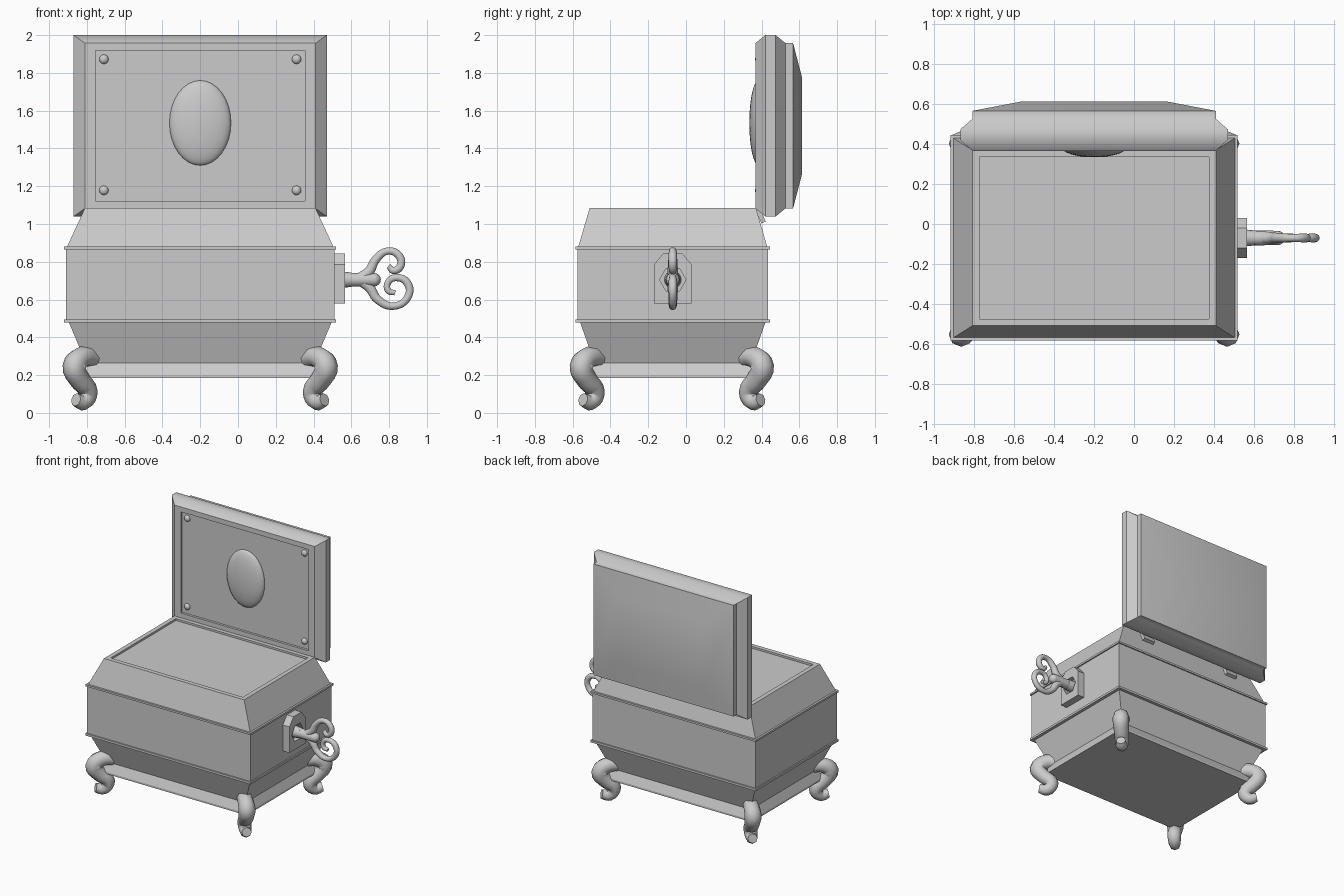
import bpy, bmesh, math
from mathutils import Vector

if "Cube" in bpy.data.objects:
    bpy.data.objects.remove(bpy.data.objects["Cube"])

CX, CY = -0.2, -0.07      # chest centre
LZ = 1.52                 # open lid centre height


def finish(name, bm, smooth=None):
    bmesh.ops.recalc_face_normals(bm, faces=bm.faces)
    me = bpy.data.meshes.new(name)
    bm.to_mesh(me)
    bm.free()
    ob = bpy.data.objects.new(name, me)
    bpy.context.collection.objects.link(ob)
    if smooth:
        bpy.ops.object.select_all(action='DESELECT')
        ob.select_set(True)
        bpy.context.view_layer.objects.active = ob
        bpy.ops.object.shade_smooth_by_angle(angle=math.radians(smooth))
    return ob


def loft(name, rings, place, smooth=None):
    """Join rectangles (half a, half b, level) into a closed solid."""
    bm = bmesh.new()
    loops = [[bm.verts.new(place(sa * a, sb * b, l))
              for sa, sb in ((-1, -1), (1, -1), (1, 1), (-1, 1))] for a, b, l in rings]
    for p, q in zip(loops, loops[1:]):
        for i in range(4):
            j = (i + 1) % 4
            bm.faces.new((p[i], p[j], q[j], q[i]))
    bm.faces.new(loops[0])
    bm.faces.new(loops[-1])
    return finish(name, bm, smooth)


def tube(name, pts, sides=2, res=4):
    """Smooth tapered tube through (position, radius) points."""
    cu = bpy.data.curves.new(name, 'CURVE')
    cu.dimensions = '3D'
    cu.bevel_depth = 1.0
    cu.bevel_resolution = sides
    cu.resolution_u = res
    cu.use_fill_caps = True
    sp = cu.splines.new('BEZIER')
    sp.bezier_points.add(len(pts) - 1)
    for bp, (co, r) in zip(sp.bezier_points, pts):
        bp.co = co
        bp.radius = r
        bp.handle_left_type = bp.handle_right_type = 'AUTO'
    ob = bpy.data.objects.new(name, cu)
    bpy.context.collection.objects.link(ob)
    return ob


def ball(name, loc, size, seg=24):
    bm = bmesh.new()
    bmesh.ops.create_uvsphere(bm, u_segments=seg, v_segments=seg // 2, radius=1)
    for v in bm.verts:
        v.co = Vector(loc) + Vector([c * s for c, s in zip(v.co, size)])
    return finish(name, bm, 60)


def rod(name, x0, x1, r0, r1, y, z, sides, smooth=None):
    bm = bmesh.new()
    bmesh.ops.create_cone(bm, cap_ends=True, segments=sides, radius1=r0, radius2=r1, depth=x1 - x0)
    for v in bm.verts:
        v.co = ((x0 + x1) / 2 + v.co.z, y + v.co.y, z + v.co.x)
    return finish(name, bm, smooth)


# chest body: base lip, flared bottom, two bands, tapered top with shallow recess
loft("chest_body", [
    (0.635, 0.445, 0.185), (0.635, 0.445, 0.20), (0.605, 0.415, 0.265),
    (0.695, 0.49, 0.478), (0.72, 0.515, 0.478), (0.72, 0.515, 0.495),
    (0.71, 0.505, 0.495), (0.71, 0.505, 0.865), (0.72, 0.515, 0.865),
    (0.72, 0.515, 0.88), (0.705, 0.50, 0.88), (0.61, 0.44, 1.085),
    (0.575, 0.405, 1.085), (0.575, 0.405, 1.07)],
    lambda a, b, l: (CX + a, CY + b, l))

# open lid: recessed inner panel, chamfered frame, pillowed outer face
loft("lid", [
    (0.555, 0.398, 0.385), (0.555, 0.398, 0.367), (0.61, 0.437, 0.367),
    (0.67, 0.48, 0.42), (0.67, 0.48, 0.475), (0.61, 0.437, 0.527),
    (0.61, 0.437, 0.567), (0.37, 0.26, 0.613)],
    lambda a, b, l: (CX + a, l, LZ + b), 40)

# oval medallion and corner rivets on the inner lid
ball("medallion", (CX, 0.385, 1.535), (0.163, 0.05, 0.225), 32)
for sx in (-1, 1):
    for sz in (-1, 1):
        ball("lid_rivet", (CX + sx * 0.51, 0.385, 1.525 + sz * 0.347), (0.025, 0.02, 0.025), 12)

# hinges lying along the rear slope
for sx in (-1, 1):
    bm = bmesh.new()
    bmesh.ops.create_cube(bm, size=1)
    for v in bm.verts:
        v.co = (v.co.x * 0.1, v.co.y * 0.025, v.co.z * 0.08)
    ob = finish("hinge", bm)
    ob.location = (CX + sx * 0.4, 0.395, 1.045)
    ob.rotation_euler.x = math.radians(22)

# S-curved corner feet: (inset from outer corner, height, radius)
FOOT = [(0.18, 0.285, 0.05), (0.11, 0.295, 0.058), (0.066, 0.245, 0.062),
        (0.095, 0.175, 0.056), (0.138, 0.11, 0.052), (0.115, 0.058, 0.045),
        (0.075, 0.07, 0.035)]
for sx in (-1, 1):
    for sy in (-1, 1):
        tube("foot", [((CX + sx * (0.733 - d), CY - 0.005 + sy * (0.545 - d), z), r)
                      for d, z, r in FOOT])

# key plate with clipped top corners and a hexagonal keyhole
bm = bmesh.new()
outline = [(-0.1, 0.58), (0.1, 0.58), (0.1, 0.785), (0.05, 0.845), (-0.05, 0.845), (-0.1, 0.785)]
face = bm.faces.new([bm.verts.new((0.5, CY + y, z)) for y, z in outline])
ext = bmesh.ops.extrude_face_region(bm, geom=[face])["geom"]
bmesh.ops.translate(bm, vec=(0.067, 0, 0), verts=[v for v in ext if isinstance(v, bmesh.types.BMVert)])
plate = finish("key_plate", bm)
cutter = rod("keyhole_cutter", 0.53, 0.6, 0.07, 0.07, CY, 0.705, 6)
cutter.hide_render = True
cutter.hide_viewport = True
cut = plate.modifiers.new("keyhole", 'BOOLEAN')
cut.operation = 'DIFFERENCE'
cut.object = cutter

# key: shaft, tip knob and two scrolls
rod("key_shaft", 0.52, 0.60, 0.046, 0.038, CY, 0.705, 16, 40)
rod("key_neck", 0.59, 0.72, 0.037, 0.036, CY, 0.705, 16, 40)
ball("key_knob", (0.72, CY, 0.705), (0.036, 0.036, 0.036), 16)
UPPER = [(0.65, 0.715, 0.03), (0.695, 0.75, 0.028), (0.728, 0.81, 0.024), (0.79, 0.856, 0.02),
         (0.85, 0.835, 0.022), (0.86, 0.778, 0.022), (0.823, 0.754, 0.02), (0.797, 0.778, 0.014)]
LOWER = [(0.65, 0.70, 0.03), (0.695, 0.665, 0.028), (0.74, 0.60, 0.024), (0.825, 0.565, 0.02),
         (0.90, 0.615, 0.021), (0.898, 0.685, 0.022), (0.842, 0.716, 0.02), (0.797, 0.695, 0.018),
         (0.795, 0.648, 0.018), (0.832, 0.635, 0.014)]
for name, pts in (("key_scroll_upper", UPPER), ("key_scroll_lower", LOWER)):
    tube(name, [((x, CY, z), r) for x, z, r in pts], 3, 6)
